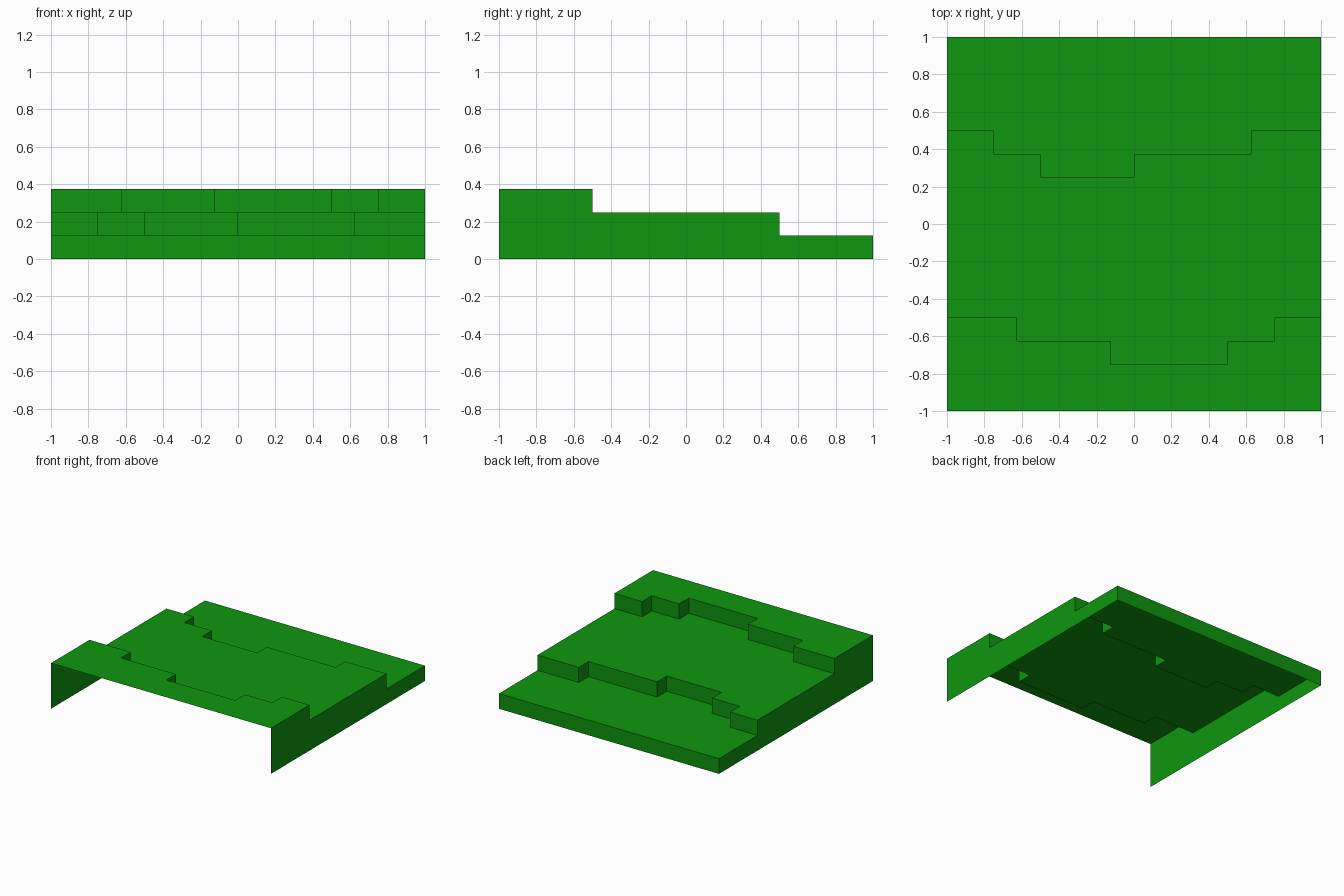
import bpy

if "Cube" in bpy.data.objects:
    bpy.data.objects.remove(bpy.data.objects["Cube"])

STEP = 0.125  # height of one terrace

green = bpy.data.materials.new("grass green")
green.diffuse_color = (0.0045, 0.305, 0.0045, 1)
green.use_nodes = True
green.node_tree.nodes["Principled BSDF"].inputs["Base Color"].default_value = green.diffuse_color


def make(name, verts, faces):
    mesh = bpy.data.meshes.new(name)
    mesh.from_pydata(verts, [], faces)
    mesh.materials.append(green)
    obj = bpy.data.objects.new(name, mesh)
    bpy.context.collection.objects.link(obj)


def edge_line(runs):
    """Turn (end x, y) runs, left to right, into a stepped outline."""
    points, x = [], -1.0
    for end, y in runs:
        points += [(x, y), (end, y)]
        x = end
    return points


def tread(name, front, back, z):
    outline = front + back[::-1]
    make(name, [(x, y, z) for x, y in outline], [range(len(outline))])


def riser(name, line, low, high):
    """Vertical strip under a line, facing the back."""
    n = len(line)
    verts = [(x, y, low) for x, y in line] + [(x, y, high) for x, y in line]
    make(name, verts, [(i + 1, i, n + i, n + i + 1) for i in range(n - 1)])


front = [(-1, -1), (1, -1)]
upper = edge_line([(-.625, -.5), (-.125, -.625), (.5, -.75), (.75, -.625), (1, -.5)])
lower = edge_line([(-.75, .5), (-.5, .375), (0, .25), (.625, .375), (1, .5)])
back = [(-1, 1), (1, 1)]

# Terraces: high at the front, low at the back
tread("upper_terrace", front, upper, 3 * STEP)
tread("middle_terrace", upper, lower, 2 * STEP)
tread("lower_terrace", lower, back, STEP)

# Jagged banks between terraces, and the back wall
riser("upper_bank", upper, 2 * STEP, 3 * STEP)
riser("lower_bank", lower, STEP, 2 * STEP)
riser("back_wall", back, 0, STEP)

# Stepped side walls; front and underside stay open
profile = [(-1, 0), (1, 0), (1, STEP), (.5, STEP), (.5, 2 * STEP),
           (-.5, 2 * STEP), (-.5, 3 * STEP), (-1, 3 * STEP)]
for side, x in (("left", -1), ("right", 1)):
    pts = profile[::x]
    make(side + "_wall", [(x, y, z) for y, z in pts], [range(len(pts))])
